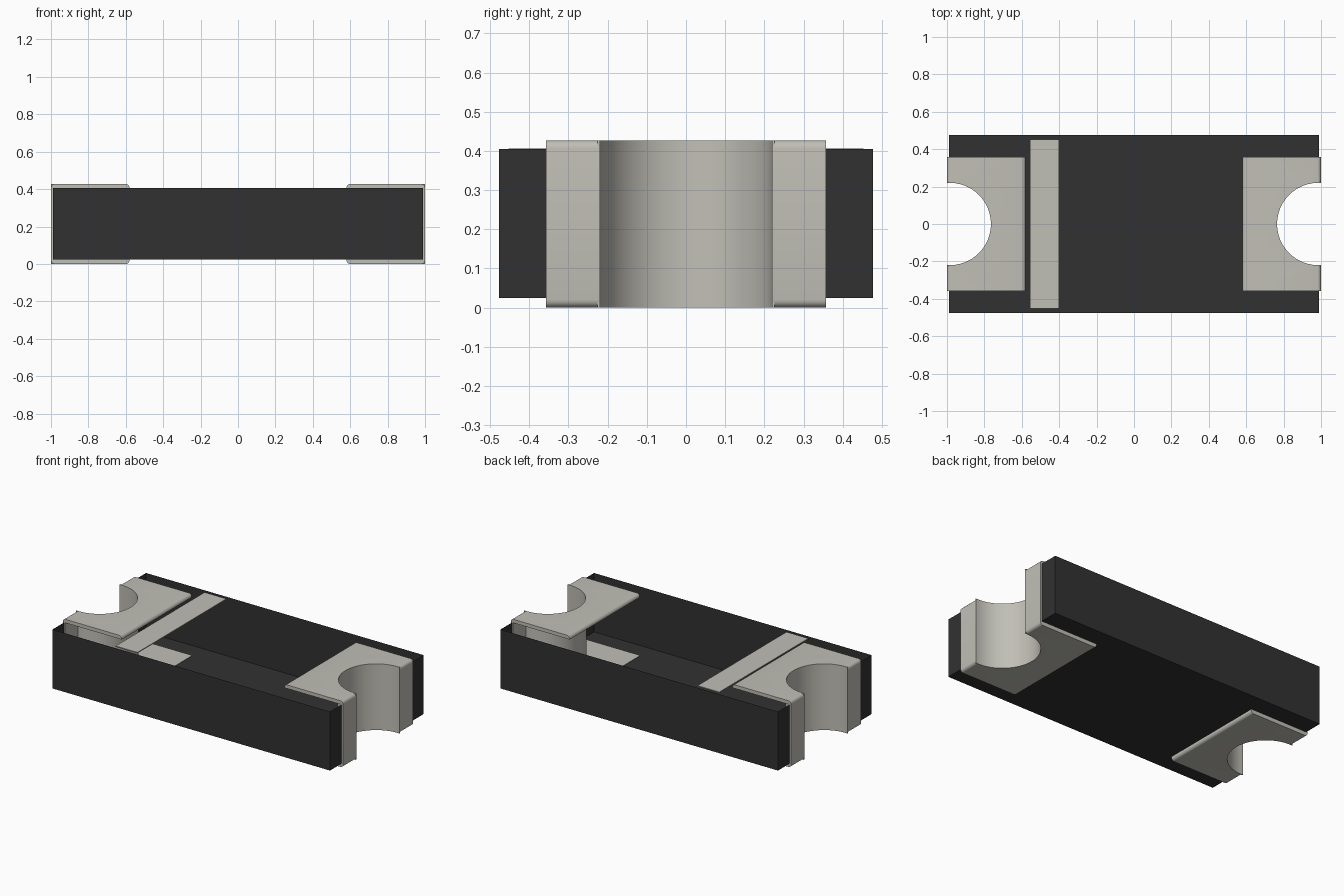
import bpy, bmesh, math

if "Cube" in bpy.data.objects:
    bpy.data.objects.remove(bpy.data.objects["Cube"], do_unlink=True)


def material(name, rgb):
    m = bpy.data.materials.new(name)
    m.use_nodes = True
    m.diffuse_color = (*rgb, 1)
    m.node_tree.nodes["Principled BSDF"].inputs["Base Color"].default_value = (*rgb, 1)
    return m


DARK = material("dark housing", (0.031, 0.031, 0.031))
METAL = material("warm grey metal", (0.53, 0.52, 0.47))

NOTCH_X, NOTCH_R = 0.985, 0.22      # centre and radius of the end notches
BODY_X, BODY_Y = 0.99, 0.477
FLOOR_Z, TOP_Z = 0.025, 0.405
PAD_Y, PAD_TOP = 0.357, 0.427


def make_object(name, bm, mat, smooth=True):
    bmesh.ops.recalc_face_normals(bm, faces=bm.faces)
    me = bpy.data.meshes.new(name)
    bm.to_mesh(me)
    bm.free()
    me.materials.append(mat)
    ob = bpy.data.objects.new(name, me)
    bpy.context.collection.objects.link(ob)
    if smooth:
        smooth_object(ob)
    return ob


def smooth_object(ob):
    bpy.ops.object.select_all(action="DESELECT")
    ob.select_set(True)
    bpy.context.view_layer.objects.active = ob
    bpy.ops.object.shade_smooth_by_angle(angle=math.radians(35))


def prism(points, offset):
    """Closed solid from a planar outline swept along offset."""
    bm = bmesh.new()
    face = bm.faces.new([bm.verts.new(p) for p in points])
    out = bmesh.ops.extrude_face_region(bm, geom=[face])
    bmesh.ops.translate(bm, vec=offset,
                        verts=[g for g in out["geom"] if isinstance(g, bmesh.types.BMVert)])
    return bm


def arc(cx, cz, r, a0, a1, n):
    return [(cx + r * math.cos(math.radians(a0 + (a1 - a0) * i / n)),
             cz + r * math.sin(math.radians(a0 + (a1 - a0) * i / n))) for i in range(n + 1)]


def notch_arc(r, limit, n=32):
    """Arc open towards +x, cut off where it meets x = limit."""
    a = math.degrees(math.acos((limit - NOTCH_X) / r))
    return arc(NOTCH_X, 0, r, 360 - a, a, n)


# Open-topped housing: notched floor, long walls and short returns at the ends
bm = bmesh.new()
right_end = [(BODY_X, -BODY_Y)] + notch_arc(NOTCH_R + 0.002, BODY_X) + [(BODY_X, BODY_Y)]
outline = right_end + [(-x, -y) for x, y in right_end]
bm.faces.new([bm.verts.new((x, y, FLOOR_Z)) for x, y in outline])
for s in (-1, 1):
    path = [(-BODY_X, s * 0.35), (-BODY_X, s * BODY_Y), (BODY_X, s * BODY_Y), (BODY_X, s * 0.35)]
    for (x0, y0), (x1, y1) in zip(path, path[1:]):
        bm.faces.new([bm.verts.new(p) for p in
                      ((x0, y0, FLOOR_Z), (x1, y1, FLOOR_Z), (x1, y1, TOP_Z), (x0, y0, TOP_Z))])
bmesh.ops.remove_doubles(bm, verts=bm.verts, dist=0.0005)
make_object("housing", bm, DARK, smooth=False)

# C-shaped contact profile in x and z with rounded outer edges
R = 0.02
profile = (arc(0.60, R, R, 180, 270, 5) + arc(1 - R, R, R, 270, 360, 5)
           + arc(1 - R, PAD_TOP - R, R, 0, 90, 5) + arc(0.60, PAD_TOP - R, R, 90, 180, 5)
           + [(0.58, 0.404), (0.985, 0.404), (0.985, 0.027), (0.58, 0.027)])

for side, label in ((1, "left"), (-1, "right")):
    # Contact plate folded round the end, with the notch cut through it
    pad = make_object(label + "_contact", prism([(side * x, -PAD_Y, z) for x, z in profile],
                                                (0, 2 * PAD_Y, 0)), METAL, smooth=False)
    circle = arc(NOTCH_X, 0, NOTCH_R + 0.003, 0, 360, 64)[:-1]
    cutter = make_object("notch_cutter", prism([(side * x, y, -0.1) for x, y in circle],
                                               (0, 0, 0.7)), METAL, smooth=False)
    cutter.hide_render = True
    mod = pad.modifiers.new("notch", "BOOLEAN")
    mod.operation, mod.solver, mod.object = "DIFFERENCE", "EXACT", cutter
    graph = bpy.context.evaluated_depsgraph_get()
    cut_mesh = bpy.data.meshes.new_from_object(pad.evaluated_get(graph))
    pad.modifiers.clear()
    pad.data = cut_mesh
    bpy.data.objects.remove(cutter, do_unlink=True)
    smooth_object(pad)

    # Thin curved wall lining the notch
    ring = notch_arc(NOTCH_R, 0.999) + notch_arc(NOTCH_R + 0.006, 0.999)[::-1]
    make_object(label + "_notch_wall", prism([(side * x, y, 0.0) for x, y in ring],
                                             (0, 0, PAD_TOP)), METAL)

# Marking bar across the top
bar = [(-0.555, -0.453, 0.400), (-0.40, -0.453, 0.400), (-0.40, 0.453, 0.400), (-0.555, 0.453, 0.400)]
make_object("marking_bar", prism(bar, (0, 0, 0.006)), METAL, smooth=False)
